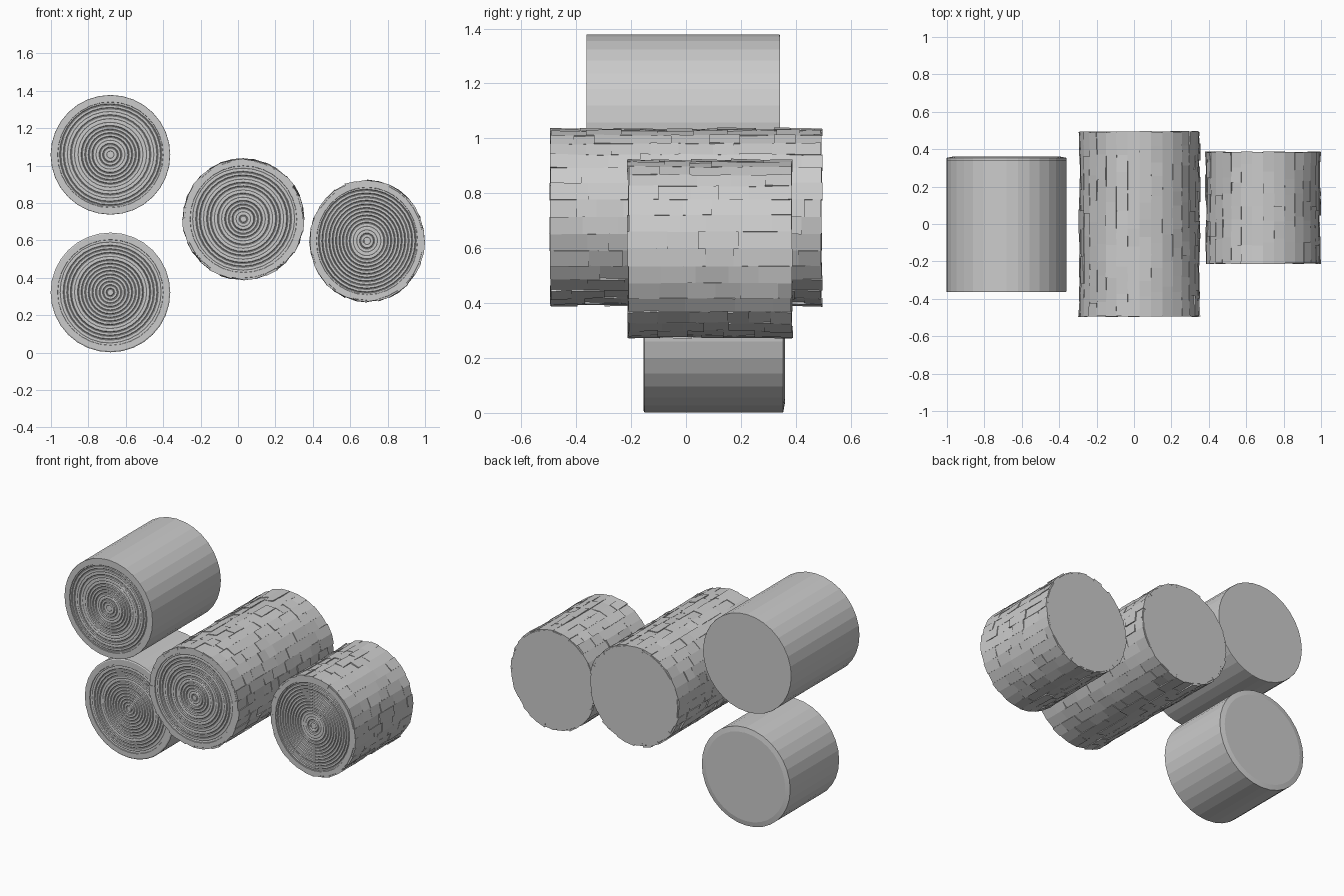
import bpy, bmesh, math, random
from math import sin, cos, pi

if "Cube" in bpy.data.objects:
    bpy.data.objects.remove(bpy.data.objects["Cube"])

random.seed(7)
SIDES = 32


def finish(name, bm, x, z, rx, rz, angle):
    """Turn a unit-radius bmesh into an object scaled and placed in the pile."""
    for v in bm.verts:
        v.co.x = x + v.co.x * rx
        v.co.z = z + v.co.z * rz
    bmesh.ops.recalc_face_normals(bm, faces=bm.faces)
    mesh = bpy.data.meshes.new(name)
    bm.to_mesh(mesh)
    bm.free()
    ob = bpy.data.objects.new(name, mesh)
    bpy.context.collection.objects.link(ob)
    if angle:
        bpy.ops.object.select_all(action='DESELECT')
        ob.select_set(True)
        bpy.context.view_layer.objects.active = ob
        bpy.ops.object.shade_smooth_by_angle(angle=math.radians(angle))
    return ob


def log_core(name, x, z, rx, rz, y0, y1, rim, front_bevel, back_bevel, r=1.0):
    """Lathed log along y: ringed front face, plain side, flat back."""
    profile = []
    # growth rings, irregularly spaced, with shallow grooves
    rings = 14
    for i in range(1, rings + 1):
        rad = rim * i / (rings + 0.6)
        for dr, dy in ((-0.012, 0.0), (0.0, 0.006), (0.012, 0.0)):
            profile.append((rad + dr, y0 + 0.004 + dy * random.uniform(0.3, 1), True))
    # rim, side and back edge
    profile += [(rim, y0 + 0.004, False), (rim + 0.004, y0, False),
                (r - front_bevel[0], y0, False), (r, y0 + front_bevel[1], False),
                (r, y1 - back_bevel[1], False), (r - back_bevel[0], y1, False)]
    bm = bmesh.new()
    loops = []
    for rad, y, wobble in profile:
        loop = []
        for k in range(SIDES):
            a = 2 * pi * k / SIDES
            w = 0.006 * sin(3 * a + 1) if wobble else 0
            loop.append(bm.verts.new(((rad + w * rad) * cos(a), y, rad * (1 + w) * sin(a))))
        loops.append(loop)
    for a, b in zip(loops, loops[1:]):
        for k in range(SIDES):
            n = (k + 1) % SIDES
            bm.faces.new((a[k], a[n], b[n], b[k]))
    bm.faces.new(loops[0])
    bm.faces.new(loops[-1])
    return finish(name, bm, x, z, rx, rz, 8)


def bark(name, x, z, rx, rz, y0, y1):
    """Rough bark: strips along the log broken into slightly tilted plates."""
    bm = bmesh.new()
    step = 2 * pi / SIDES
    for k in range(SIDES):
        a0, a1 = k * step, (k + 1) * step
        y = y0 + random.uniform(-0.003, 0.004)
        end = y1 + random.uniform(-0.004, 0.003)
        while y < end - 0.001:
            ny = y + random.uniform(0.07, 0.15)
            if ny > end - 0.05:
                ny = end
            base = random.uniform(0.972, 0.988)
            verts = []
            for yy in (y, ny):
                edge = 0.008 if yy in (end,) or yy < y0 + 0.005 else 0
                for a in (a0, a1):
                    rad = base + edge + random.uniform(-0.01, 0.014)
                    for q in (0.92, rad):
                        verts.append(bm.verts.new((q * cos(a), yy, q * sin(a))))
            for f in ((1, 3, 7, 5), (0, 2, 3, 1), (4, 5, 7, 6), (0, 1, 5, 4), (2, 6, 7, 3)):
                bm.faces.new([verts[i] for i in f])
            y = ny
    return finish(name, bm, x, z, rx, rz, 0)


# smooth logs stacked on the left
log_core("upper_left_log", -0.682, 1.058, 0.32, 0.32, -0.363, 0.342,
         0.88, (0.004, 0.002), (0.004, 0.002))
log_core("lower_left_log", -0.682, 0.322, 0.32, 0.32, -0.155, 0.36,
         0.88, (0.02, 0.004), (0.10, 0.006))

# bark-covered logs in the middle and on the right
for part, x, z, rx, rz, y0, y1 in (
        ("middle_log", 0.029, 0.714, 0.327, 0.327, -0.494, 0.494),
        ("right_log", 0.69, 0.597, 0.31, 0.329, -0.212, 0.386)):
    log_core(part, x, z, rx, rz, y0, y1, 0.87, (0.004, 0.002), (0.004, 0.002), r=0.965)
    bark(part + "_bark", x, z, rx, rz, y0, y1)
